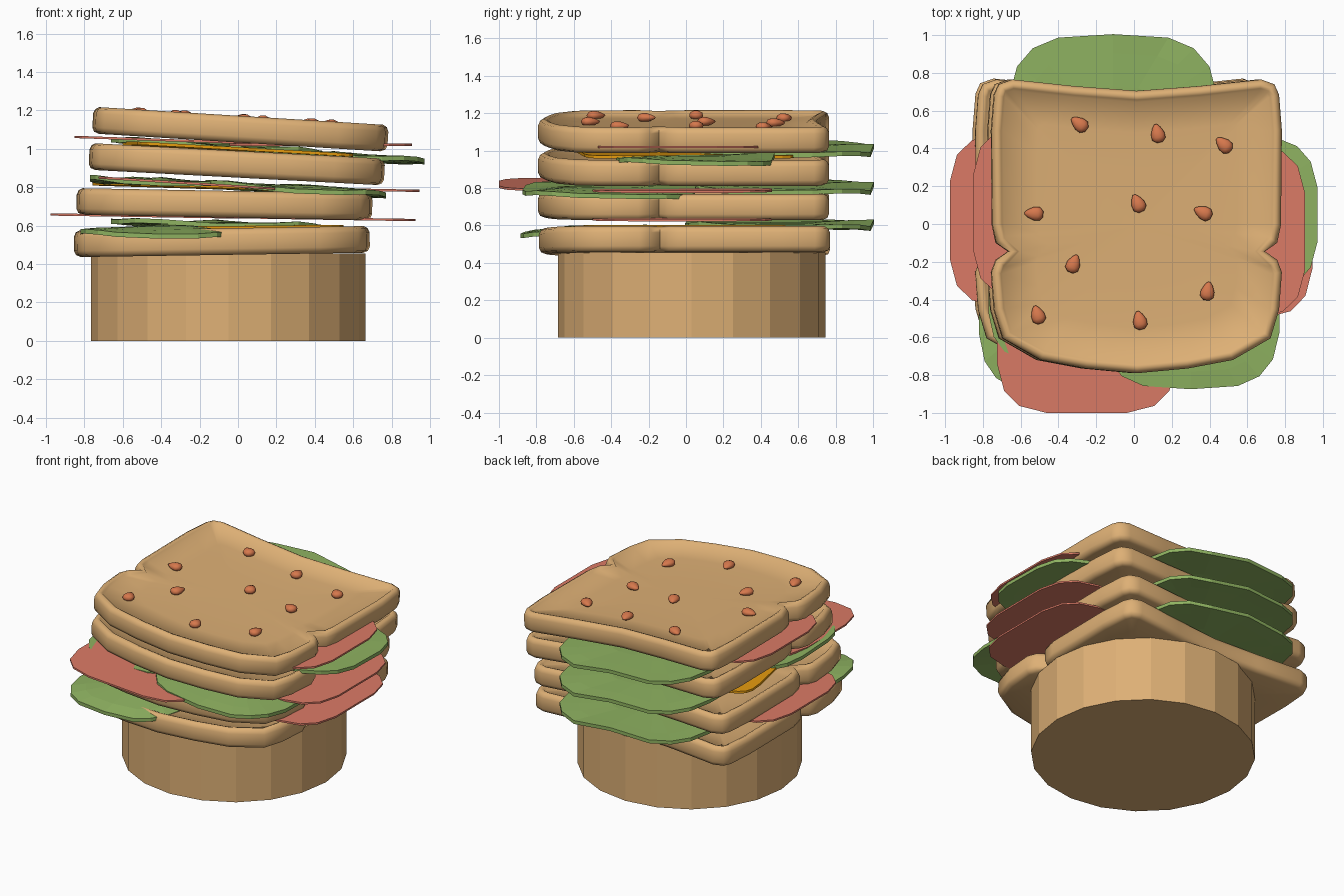
import bpy, bmesh, math
from mathutils import Vector, Matrix

if "Cube" in bpy.data.objects:
    bpy.data.objects.remove(bpy.data.objects["Cube"])


def srgb(r, g, b):
    return tuple(c / 12.92 if c <= 0.04045 else ((c + 0.055) / 1.055) ** 2.4 for c in (r, g, b)) + (1,)


def material(name, col):
    m = bpy.data.materials.new(name)
    m.diffuse_color = srgb(*col)
    m.use_nodes = True
    m.node_tree.nodes["Principled BSDF"].inputs["Base Color"].default_value = m.diffuse_color
    return m


BREAD = material("toasted bread", (0.87, 0.69, 0.46))
LETTUCE = material("lettuce green", (0.56, 0.70, 0.38))
HAM = material("ham pink", (0.86, 0.48, 0.40))
CHEESE = material("cheese yellow", (0.93, 0.63, 0.06))
SEED = material("seed orange", (0.84, 0.47, 0.30))


def finish(bm, name, mat, smooth=None):
    bmesh.ops.recalc_face_normals(bm, faces=bm.faces)
    me = bpy.data.meshes.new(name)
    bm.to_mesh(me)
    bm.free()
    me.materials.append(mat)
    ob = bpy.data.objects.new(name, me)
    bpy.context.collection.objects.link(ob)
    if smooth:
        bpy.ops.object.select_all(action='DESELECT')
        ob.select_set(True)
        bpy.context.view_layer.objects.active = ob
        bpy.ops.object.shade_smooth_by_angle(angle=math.radians(smooth))
    return ob


def loft(bm, rings, cap_start=None, cap_end=None):
    """Bridge closed rings of points; optional fan points close the ends."""
    vs = [[bm.verts.new(p) for p in r] for r in rings]
    n = len(vs[0])
    for a, b in zip(vs, vs[1:]):
        for i in range(n):
            j = (i + 1) % n
            bm.faces.new((a[i], a[j], b[j], b[i]))
    for cap, ring in ((cap_start, vs[0]), (cap_end, vs[-1])):
        if cap is not None:
            c = bm.verts.new(cap)
            for i in range(n):
                bm.faces.new((ring[i], ring[(i + 1) % n], c))


# Bread outline: right half from front middle to back middle, then mirrored
half = [(0.27, -0.76), (0.51, -0.715), (0.71, -0.60), (0.755, -0.45), (0.77, -0.25),
        (0.745, -0.185), (0.68, -0.14), (0.745, -0.095), (0.765, 0.0), (0.77, 0.5),
        (0.755, 0.69), (0.73, 0.745), (0.66, 0.77), (0.33, 0.735)]
OUTLINE = [Vector((0, -0.785))] + [Vector(p) for p in half] + [Vector((0, 0.71))] + \
          [Vector((-x, y)) for x, y in reversed(half)]


def inset(pts, d):
    out = []
    n = len(pts)
    for i, p in enumerate(pts):
        a, b = (p - pts[i - 1]).normalized(), (pts[(i + 1) % n] - p).normalized()
        t = (a + b).normalized()
        out.append(p - Vector((t.y, -t.x)) * d)
    return out


def bread(name, x, y, z, slope):
    rings = [[(p.x * 0.6, p.y * 0.6, 0.0) for p in OUTLINE]]
    # rounded crust
    for d, h in ((0.035, 0.0), (0.01, 0.01), (0, 0.032), (0, 0.105), (0.01, 0.128),
                 (0.03, 0.139), (0.048, 0.132), (0.06, 0.118)):
        rings.append([(p.x, p.y, h) for p in inset(OUTLINE, d)])
    # dished crumb
    inner = inset(OUTLINE, 0.06)
    for s, h in ((0.75, 0.107), (0.4, 0.104)):
        rings.append([(p.x * s, p.y * s, h) for p in inner])
    bm = bmesh.new()
    loft(bm, rings, (0, 0, 0), (0, 0, 0.103))
    ob = finish(bm, name, BREAD, 60)
    ob.location = (x, y, z)
    ob.rotation_euler = (0, -math.atan(slope), 0)
    return ob


bread("bread_slice_1", -0.083, 0.0, 0.447, 0.015)
bread("bread_slice_2", -0.072, -0.005, 0.642, -0.018)
bread("bread_slice_3", -0.01, -0.005, 0.85, -0.053)
top = bread("bread_slice_4", 0.008, -0.005, 1.032, -0.062)

# Round base
bm = bmesh.new()
bmesh.ops.create_cone(bm, cap_ends=True, segments=20, radius1=0.715, radius2=0.715, depth=0.455,
                      matrix=Matrix.Translation((-0.05, 0.03, 0.2275)))
finish(bm, "round_base", BREAD)


def rounded(hx, hy, n, s, power=0.5):
    """Rounded rectangle ring scaled by s."""
    pts = []
    for i in range(n):
        a = 2 * math.pi * (i + 0.5) / n
        c, d = math.cos(a), math.sin(a)
        pts.append((math.copysign(abs(c) ** power, c) * hx * s,
                    math.copysign(abs(d) ** power, d) * hy * s))
    return pts


def sheet(name, mat, x, y, hx, hy, z, slope, thick, wave=0.0, droop=0.0, n=16, turn=0.0, power=0.5):
    def height(px, py, s):
        w = wave * s * (math.sin(9 * px + 4 * py) + 0.5 * math.sin(14 * px + 1.0))
        return slope * px + w - droop * s ** 3

    hx, hy = hx / 0.99, hy / 0.99
    top_r, bot_r = [], []
    for s in (0.45, 0.8, 1.0):
        ring = rounded(hx, hy, n, s, power)
        top_r.append([(p, q, height(p, q, s) + thick / 2) for p, q in ring])
        bot_r.append([(p, q, height(p, q, s) - thick / 2) for p, q in ring])
    bm = bmesh.new()
    loft(bm, top_r + bot_r[::-1], (0, 0, thick / 2), (0, 0, -thick / 2))
    ob = finish(bm, name, mat)
    ob.location = (x, y, z)
    ob.rotation_euler.z = turn
    return ob


# Lettuce leaves: x, y, half width, half depth, z, slope, droop
leaves = [(-0.11, 0.50, 0.55, 0.50, 0.605, -0.02, 0.0),
          (-0.42, -0.42, 0.40, 0.46, 0.59, -0.01, 0.04),
          (-0.11, 0.50, 0.55, 0.50, 0.815, -0.045, 0.01),
          (0.30, -0.41, 0.47, 0.46, 0.80, -0.055, 0.015),
          (-0.40, -0.33, 0.37, 0.40, 0.825, -0.04, 0.0),
          (-0.11, 0.50, 0.55, 0.50, 1.015, -0.055, 0.005),
          (0.50, 0.05, 0.47, 0.42, 0.965, -0.05, 0.005)]
for i, (x, y, hx, hy, z, sl, dr) in enumerate(leaves):
    sheet(f"lettuce_leaf_{i + 1}", LETTUCE, x, y, hx, hy, z, sl, 0.024, wave=0.011, droop=dr, n=18, power=0.6)

# Ham slices: x, y, half width, half depth, z, slope
hams = [(-0.50, 0.02, 0.475, 0.46, 0.65, -0.016),
        (0.45, -0.02, 0.475, 0.48, 0.636, -0.016),
        (-0.25, -0.53, 0.475, 0.47, 0.82, -0.063),
        (0.47, -0.02, 0.475, 0.48, 0.79, -0.02),
        (-0.38, 0.06, 0.47, 0.46, 1.045, -0.035),
        (0.43, -0.04, 0.475, 0.46, 1.02, 0.0)]
for i, (x, y, hx, hy, z, sl) in enumerate(hams):
    sheet(f"ham_slice_{i + 1}", HAM, x, y, hx, hy, z, sl, 0.012)

# Cheese squares
for i, (x, z, sl, turn) in enumerate(((-0.05, 0.59, 0.01, 0.1), (-0.12, 0.80, -0.03, 0.2),
                                      (0.0, 0.997, -0.056, 0.1))):
    sheet(f"cheese_slice_{i + 1}", CHEESE, x, -0.02, 0.56, 0.56, z, sl, 0.016, turn=turn, n=20, power=0.2)

# Seeds on the top slice: x, y, direction of the pointed end
seeds = [(-0.29, 0.53, 2.5), (0.125, 0.48, 1.8), (0.475, 0.42, 2.4), (-0.53, 0.055, 3.1),
         (0.02, 0.11, 2.0), (0.365, 0.06, 2.7), (-0.32, -0.21, 1.2), (-0.51, -0.48, 1.9),
         (0.03, -0.51, 1.8), (0.39, -0.355, 1.4)]
for i, (x, y, a) in enumerate(seeds):
    bm = bmesh.new()
    bmesh.ops.create_icosphere(bm, subdivisions=2, radius=1)
    for v in bm.verts:
        k = 0.72 - 0.3 * v.co.x
        v.co = Vector((v.co.x * 0.052, v.co.y * 0.05 * k, v.co.z * 0.033 * k))
    ob = finish(bm, f"seed_{i + 1}", SEED, 60)
    ob.location = (x, y, 1.032 + 0.125 - 0.062 * x)
    ob.rotation_euler.z = a
